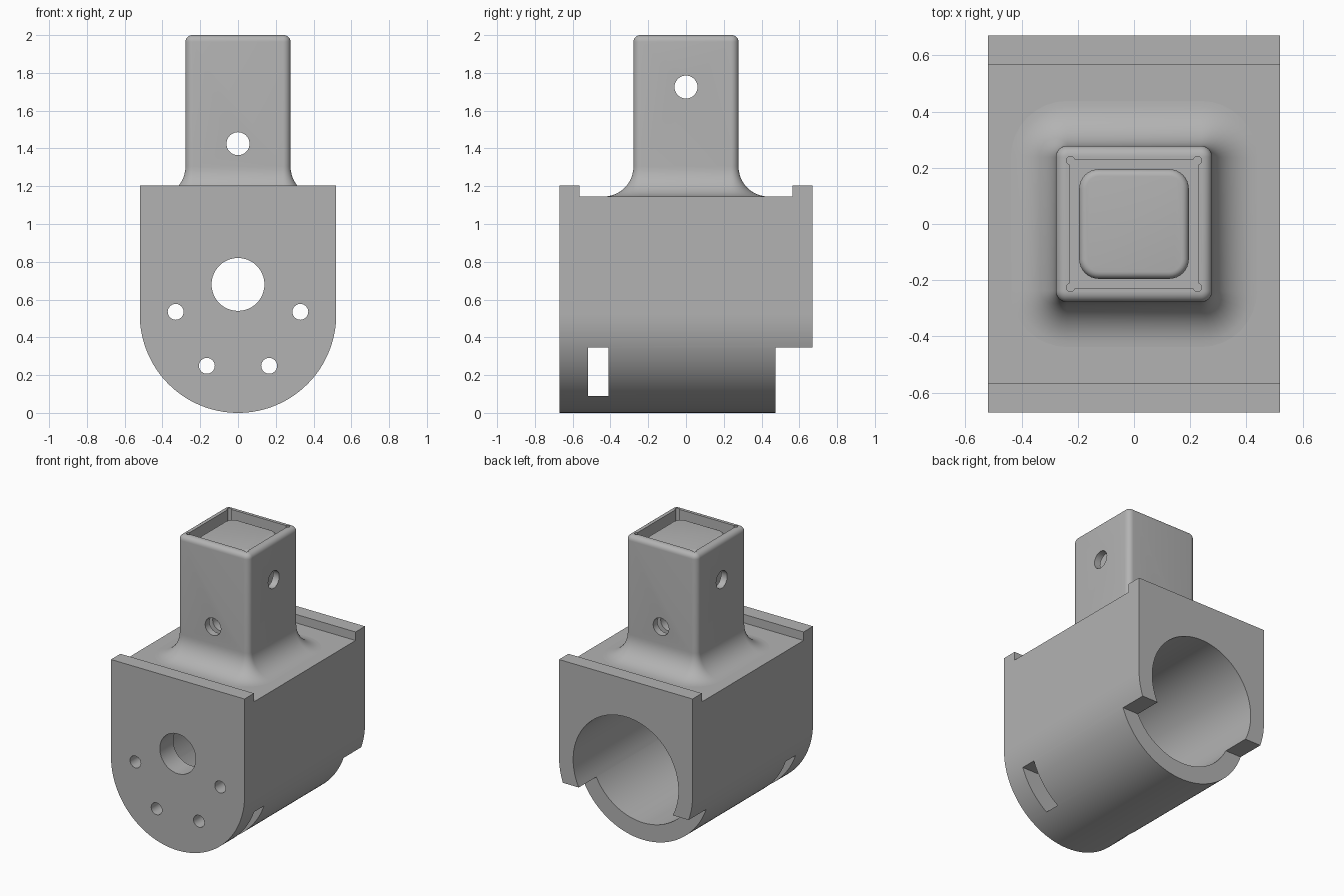
import bpy, bmesh, math
from mathutils import Matrix

if "Cube" in bpy.data.objects:
    bpy.data.objects.remove(bpy.data.objects["Cube"])

grey = bpy.data.materials.new("plain grey")
grey.diffuse_color = (0.45, 0.45, 0.45, 1)
grey.use_nodes = True
grey.node_tree.nodes["Principled BSDF"].inputs["Base Color"].default_value = grey.diffuse_color


def finish(name, bm):
    bmesh.ops.recalc_face_normals(bm, faces=bm.faces)
    mesh = bpy.data.meshes.new(name)
    bm.to_mesh(mesh)
    bm.free()
    mesh.materials.append(grey)
    obj = bpy.data.objects.new(name, mesh)
    bpy.context.collection.objects.link(obj)
    return obj


def box(name, x0, x1, y0, y1, z0, z1):
    bm = bmesh.new()
    size = Matrix.Diagonal((x1 - x0, y1 - y0, z1 - z0, 1))
    pos = Matrix.Translation(((x0 + x1) / 2, (y0 + y1) / 2, (z0 + z1) / 2))
    bmesh.ops.create_cube(bm, size=1, matrix=pos @ size)
    return finish(name, bm)


def cylinder(name, axis, centre, radius, length, sides=48):
    turn = {"X": Matrix.Rotation(math.pi / 2, 4, "Y"),
            "Y": Matrix.Rotation(math.pi / 2, 4, "X"), "Z": Matrix()}[axis]
    bm = bmesh.new()
    bmesh.ops.create_cone(bm, cap_ends=True, segments=sides, radius1=radius, radius2=radius,
                          depth=length, matrix=Matrix.Translation(centre) @ turn)
    return finish(name, bm)


def loft(name, rings, steps=8):
    """Stack rounded squares given as (half width, corner radius, z)."""
    bm = bmesh.new()
    loops = []
    for half, rad, z in rings:
        loop = []
        for q in range(4):
            mid = math.pi / 4 + q * math.pi / 2
            cx = (half - rad) * math.copysign(1, math.cos(mid))
            cy = (half - rad) * math.copysign(1, math.sin(mid))
            for i in range(steps + 1):
                a = (q + i / steps) * math.pi / 2
                loop.append(bm.verts.new((cx + rad * math.cos(a), cy + rad * math.sin(a), z)))
        loops.append(loop)
    for low, high in zip(loops, loops[1:]):
        for i in range(len(low)):
            j = (i + 1) % len(low)
            bm.faces.new((low[i], low[j], high[j], high[i]))
    bm.faces.new(loops[0])
    bm.faces.new(loops[-1])
    return finish(name, bm)


def cut(obj, cutters):
    bpy.context.view_layer.objects.active = obj
    for c in cutters:
        mod = obj.modifiers.new("cut", "BOOLEAN")
        mod.operation, mod.solver, mod.object = "DIFFERENCE", "EXACT", c
        bpy.ops.object.modifier_apply(modifier=mod.name)
        bpy.data.objects.remove(c)


def smooth(obj):
    bpy.ops.object.select_all(action="DESELECT")
    obj.select_set(True)
    bpy.context.view_layer.objects.active = obj
    bpy.ops.object.shade_smooth_by_angle(angle=math.radians(30))


# Housing: U-shaped profile extruded from front to back
W, L, TOP, DECK = 0.52, 0.67, 1.205, 1.145
outline = [(-W, TOP)]
outline += [(-W * math.cos(math.pi * i / 64), W - W * math.sin(math.pi * i / 64)) for i in range(65)]
outline += [(W, TOP)]
bm = bmesh.new()
face = bm.faces.new([bm.verts.new((x, -L, z)) for x, z in outline])
ext = bmesh.ops.extrude_face_region(bm, geom=[face])
bmesh.ops.translate(bm, vec=(0, 2 * L, 0), verts=[v for v in ext["geom"] if isinstance(v, bmesh.types.BMVert)])
housing = finish("housing", bm)

AXIS = 0.535
holes = [cylinder("bolt_hole", "Y", (0.33 * math.cos(a), -0.6, AXIS - 0.33 * math.sin(a)), 0.042, 0.4, 24)
         for a in (i * math.pi / 3 for i in range(4))]
cut(housing, [
    box("deck_cut", -1, 1, -0.565, 0.565, DECK, 2),               # recess between the two lips
    cylinder("bore", "Y", (0, 0.24, 0.53), 0.41, 1.52, 80),       # main bore, open at the back
    box("back_step", -1, 1, 0.475, 1, -1, 0.345),                 # step under the back end
    box("side_slot", -1, 1, -0.52, -0.41, 0.09, 0.345),           # slot across both sides
    cylinder("shaft_hole", "Y", (0, -0.6, 0.68), 0.14, 0.4),
] + holes)
smooth(housing)


def cross_holes():
    return [cylinder("pin_hole", "Y", (0, 0, 1.425), 0.061, 2, 32),
            cylinder("pin_hole", "X", (0, 0, 1.725), 0.061, 2, 32)]


# Square post with a flared foot and a rounded rim
H, FLARE, RIM = 0.278, 0.16, 0.035
rings = [(H + FLARE, 0.04 + FLARE, DECK - 0.01)]
for i in range(13):
    a = i / 12 * math.pi / 2
    d = FLARE * (1 - math.sin(a))
    rings.append((H + d, 0.04 + d, DECK + FLARE * (1 - math.cos(a))))
for i in range(7):
    a = i / 6 * math.pi / 2
    d = RIM * (1 - math.cos(a))
    rings.append((H - d, 0.04 - d, 2 - RIM + RIM * math.sin(a)))
post = loft("post", rings)
reliefs = [cylinder("corner_relief", "Z", (sx * 0.226, sy * 0.226, 1.65), 0.015, 1, 16)
           for sx in (-1, 1) for sy in (-1, 1)]
cut(post, [box("pocket", -0.23, 0.23, -0.23, 0.23, 1.15, 2.15)] + reliefs + cross_holes())
smooth(post)

# Plug standing inside the post
plug_rings = [(0.195, 0.07, 1.14)]
for i in range(6):
    a = i / 5 * math.pi / 2
    d = 0.025 * (1 - math.cos(a))
    plug_rings.append((0.195 - d, 0.07 - d, 1.94 + 0.025 * math.sin(a)))
plug = loft("plug", plug_rings)
cut(plug, cross_holes())
smooth(plug)
